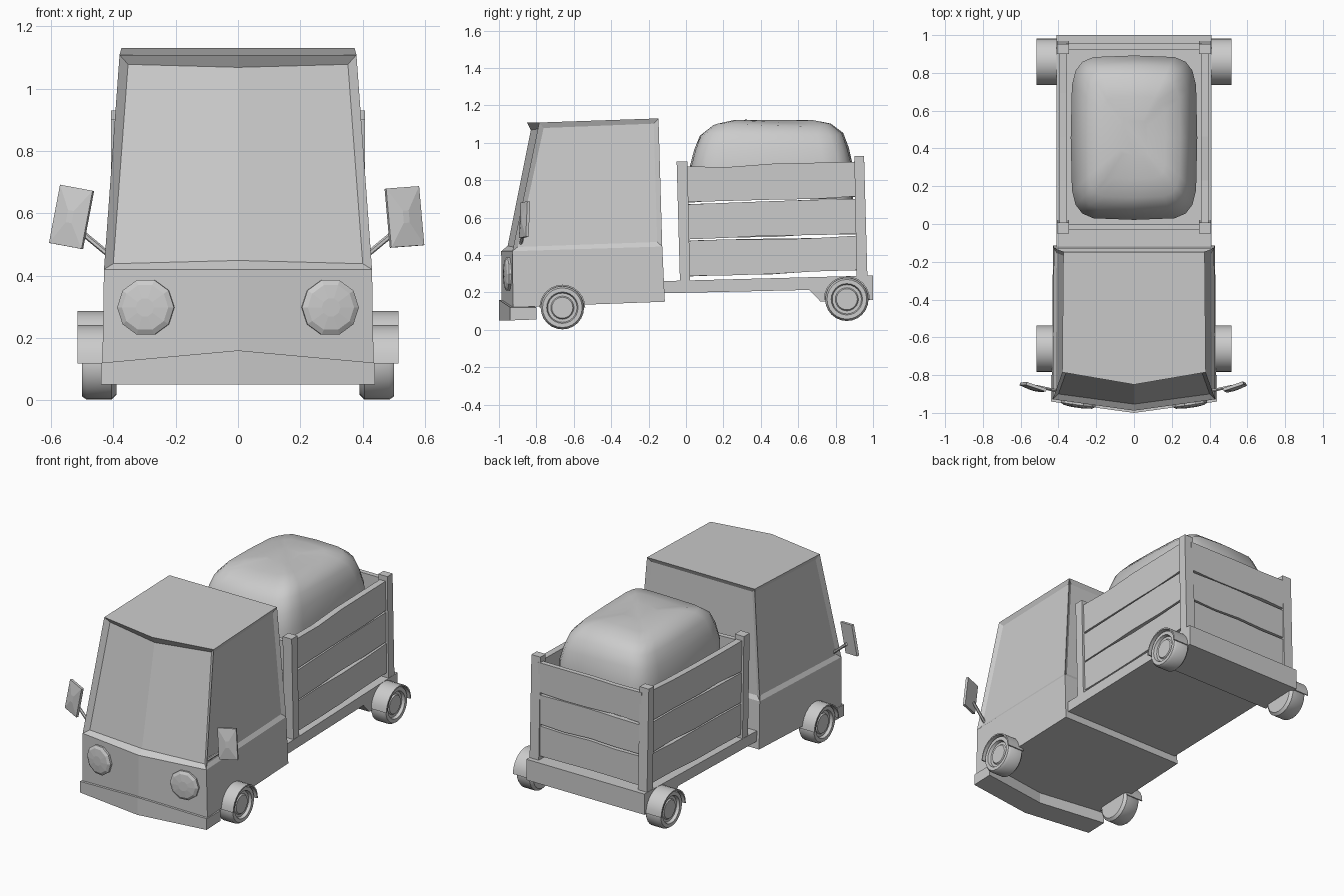
import bpy, bmesh, math, random
from mathutils import Vector, Matrix

if "Cube" in bpy.data.objects:
    bpy.data.objects.remove(bpy.data.objects["Cube"])

random.seed(4)


def finish(name, bm, smooth=None):
    bmesh.ops.recalc_face_normals(bm, faces=bm.faces)
    mesh = bpy.data.meshes.new(name)
    bm.to_mesh(mesh)
    bm.free()
    ob = bpy.data.objects.new(name, mesh)
    bpy.context.collection.objects.link(ob)
    if smooth:
        bpy.ops.object.select_all(action='DESELECT')
        ob.select_set(True)
        bpy.context.view_layer.objects.active = ob
        bpy.ops.object.shade_smooth_by_angle(angle=math.radians(smooth))
    return ob


def loft(rings, closed=True, caps=True):
    """Skin a list of point rings with quads."""
    bm = bmesh.new()
    vs = [[bm.verts.new(p) for p in r] for r in rings]
    n = len(rings[0])
    for a, b in zip(vs, vs[1:]):
        for i in range(n if closed else n - 1):
            j = (i + 1) % n
            bm.faces.new((a[i], a[j], b[j], b[i]))
    if caps:
        bm.faces.new(vs[0])
        bm.faces.new(vs[-1])
    return bm


def prism(name, profile, half):
    """(y, z) outline stretched across the width."""
    return finish(name, loft([[(x, y, z) for y, z in profile] for x in (-half, half)]))


# cab: bottom, belt and roof rings with a V-shaped nose
cab_rings = []
for w, yc, ys, yb, zf, zb in ((.435, -.985, -.925, -.113, .12, .15),
                              (.43, -.988, -.928, -.127, .42, .445),
                              (.38, -.85, -.785, -.147, 1.108, 1.13)):
    cab_rings.append([(0, yc, zf), (w, ys, zf), (w - .006, yb, zb),
                      (-w + .006, yb, zb), (-w, ys, zf)])
bm = loft(cab_rings)
bmesh.ops.recalc_face_normals(bm, faces=bm.faces)
bm.faces.ensure_lookup_table()
upper = list(bm.faces)[5:10]
bmesh.ops.inset_region(bm, faces=[upper[0], upper[4]], thickness=.035, depth=-.028)
bmesh.ops.inset_individual(bm, faces=upper[1:4], thickness=.037, depth=-.014)
finish("cab", bm)

# front bumper following the nose
finish("front_bumper", loft([
    [(-.44, -.94, .05), (0, -1, .05), (.44, -.94, .05), (.44, -.80, .055), (0, -.86, .055), (-.44, -.80, .055)],
    [(-.44, -.94, .12), (0, -1, .16), (.44, -.94, .12), (.44, -.80, .12), (0, -.86, .15), (-.44, -.80, .12)]]))

# chassis with lowered tail
prism("chassis", [(-.13, .195), (.66, .213), (.72, .15), (1, .16), (1, .29), (-.13, .26)], .41)

for s, side in ((-1, "left"), (1, "right")):
    # headlight: shallow ten-sided dome
    bm = loft([[(r * math.cos(a), h, r * math.sin(a)) for a in
                [i * math.tau / 10 for i in range(10)]]
               for r, h in ((.092, .015), (.092, -.012), (.075, -.022), (.03, -.027))])
    bm.transform(Matrix.Translation((s * .295, -.946, .298)) @ Matrix.Rotation(s * .139, 4, 'Z'))
    finish(side + "_headlight", bm)

    # wing mirror: plate with a raised pyramid front
    tilt = math.radians(10 if s < 0 else 4)
    bm = loft([[(sx * w, y, sz * h) for sx, sz in ((-1, -1), (1, -1), (1, 1), (-1, 1))]
               for w, y, h in ((.056, .008, .095), (.056, -.008, .095), (.01, -.018, .02))])
    bm.transform(Matrix.Translation((s * .534, -.863, .588)) @ Matrix.Rotation(s * .33, 4, 'Z')
                 @ Matrix.Rotation(-s * tilt, 4, 'Y') @ Matrix.Rotation(-.07, 4, 'X'))
    finish(side + "_mirror", bm)
    # mirror stem
    a, b = Vector((s * .40, -.885, .455)), Vector((s * .515, -.86, .55))
    bm = bmesh.new()
    bmesh.ops.create_cone(bm, cap_ends=True, segments=6, radius1=.009, radius2=.009, depth=(b - a).length)
    bm.transform(Matrix.Translation((a + b) / 2) @ (b - a).to_track_quat('Z', 'Y').to_matrix().to_4x4())
    finish(side + "_mirror_stem", bm)

    for place, y, z in (("front", -.661, .118), ("rear", .86, .163)):
        # wheel: lathed tyre and dished rim
        prof = [(.02, .39), (.1, .39), (.116, .405), (.116, .485), (.106, .5), (.084, .5),
                (.078, .482), (.062, .482), (.056, .49), (.01, .49)]
        angs = [i * math.tau / 24 for i in range(24)]
        finish(f"{place}_{side}_wheel", loft(
            [[(s * x, y + r * math.cos(t), z + r * math.sin(t)) for t in angs] for r, x in prof]), 35)
        # mudguard: half-ring over the tyre
        arc = [i * math.pi / 12 for i in range(13)]
        ring = [(r, t) for r, ts in ((.123, arc), (.115, arc[::-1])) for t in ts]
        finish(f"{place}_{side}_mudguard", loft(
            [[(s * x, y + r * math.cos(t), z + r * math.sin(t)) for r, t in ring] for x in (.40, .515)]), 35)

    # corner posts of the load bed
    for place, low, high, z0, z1 in (("front", (-.032, .022), (-.05, .008), .25, .90),
                                     ("rear", (.912, .97), (.90, .952), .28, .93)):
        finish(f"{place}_{side}_post", loft(
            [[(s * .345, y0, z), (s * .408, y0, z), (s * .408, y1, z), (s * .345, y1, z)]
             for (y0, y1), z in ((low, z0), (high, z1))]))


def plank(name, a, b, za, zb, h, thick):
    """Board from a to b (x, y), with slightly uneven top and bottom edges."""
    a, b = Vector(a), Vector(b)
    d = (b - a).normalized()
    n = Vector((-d.y, d.x)) * thick / 2
    rings = []
    for i in range(5):
        t = i / 4
        p = a.lerp(b, t)
        z = za + (zb - za) * t
        lo, hi = z + random.uniform(0, .011), z + h - random.uniform(0, .011)
        rings.append([(*(p - n), lo), (*(p + n), lo), (*(p + n), hi), (*(p - n), hi)])
    finish(name, loft(rings))


# plank walls, three boards per side
for k in range(3):
    dz, h = k * .198, .196
    for s, side in ((-1, "left"), (1, "right")):
        plank(f"{side}_plank_{k}", (s * .375, 0), (s * .375, .925), .282 + dz, .31 + dz, h, .04)
    plank(f"rear_plank_{k}", (-.36, .94), (.36, .94), .305 + dz, .305 + dz, h, .03)
    plank(f"front_plank_{k}", (-.36, -.015), (.36, -.015), .275 + dz, .275 + dz, h, .03)

# covered load: soft rounded-rectangle heap
rings = []
for z, sc in ((.70, 1), (.88, 1), (.97, .94), (1.045, .86), (1.095, .73), (1.115, .50), (1.122, .22)):
    ring = []
    for i in range(20):
        t = i * math.tau / 20
        c, q = math.cos(t), math.sin(t)
        e = .38
        x = .335 * sc * math.copysign(abs(c) ** e, c)
        y = .435 * (sc * .85 + .15 if sc > .8 else sc) * math.copysign(abs(q) ** e, q)
        bump = .008 * math.sin(3 * t + z * 9) if z > .9 and z < 1.12 else 0
        ring.append((x, .457 + y, z + bump))
    rings.append(ring)
finish("load_cover", loft(rings), 60)
